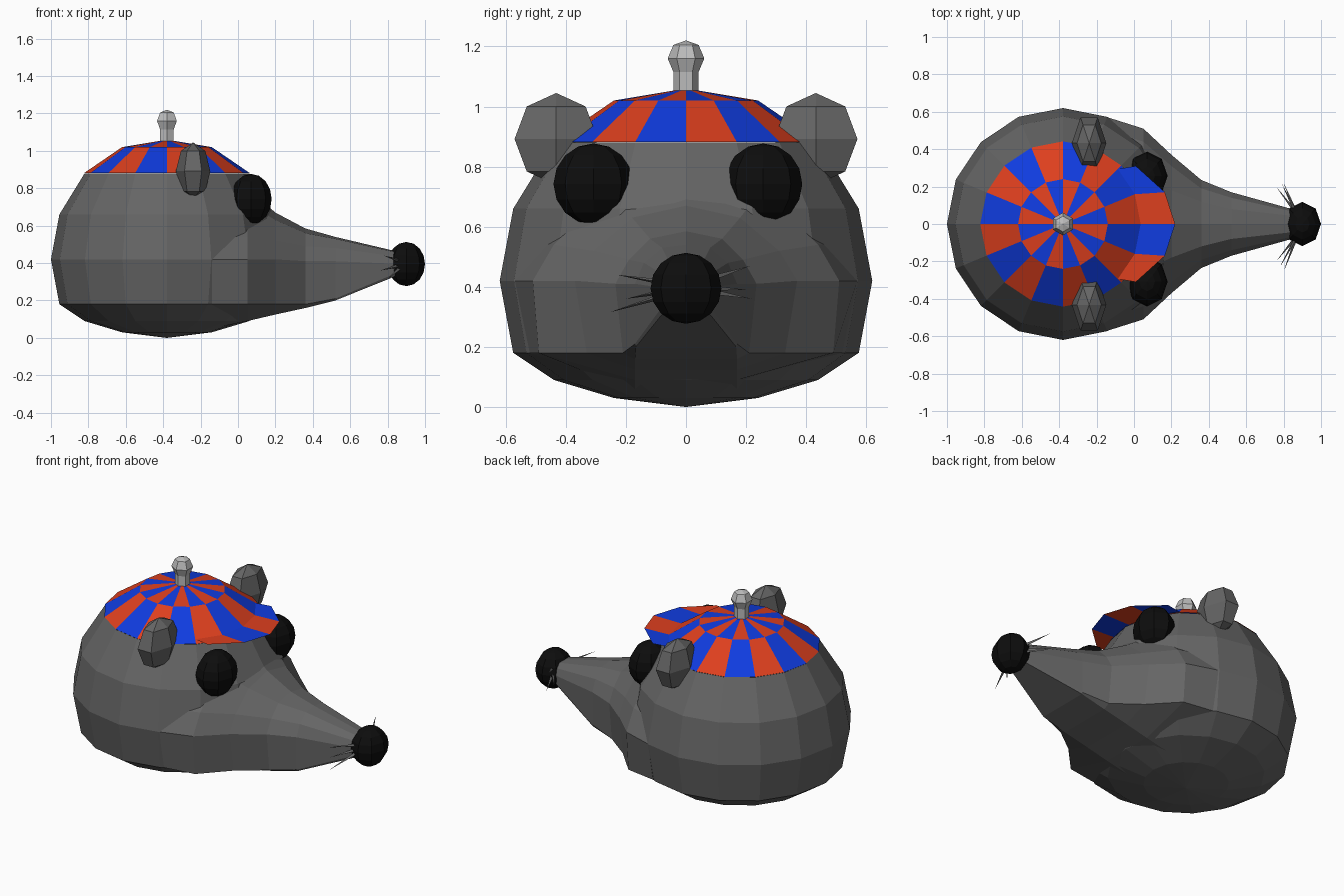
import bpy, bmesh
from math import cos, sin, pi
from mathutils import Vector, Matrix

if "Cube" in bpy.data.objects:
    bpy.data.objects.remove(bpy.data.objects["Cube"])


def mat(name, r, g, b):
    m = bpy.data.materials.new(name)
    m.diffuse_color = (r, g, b, 1)
    m.use_nodes = True
    m.node_tree.nodes["Principled BSDF"].inputs["Base Color"].default_value = m.diffuse_color
    return m


FUR = mat("dark_grey", .13, .13, .13)
BLACK = mat("black", .004, .004, .004)
RED = mat("red", .73, .05, .013)
BLUE = mat("blue", .005, .045, .75)
PALE = mat("pale_grey", .5, .5, .5)


def finish(name, bm, *mats):
    bmesh.ops.recalc_face_normals(bm, faces=bm.faces)
    me = bpy.data.meshes.new(name)
    bm.to_mesh(me)
    bm.free()
    for m in mats:
        me.materials.append(m)
    ob = bpy.data.objects.new(name, me)
    bpy.context.collection.objects.link(ob)
    return ob


def lathe(bm, profile, n, cx, phase=0, color=None):
    """Revolve (radius, z) points around x=cx; radius 0 becomes a pole."""
    rings = []
    for r, z in profile:
        if r == 0:
            rings.append([bm.verts.new((cx, 0, z))] * n)
        else:
            rings.append([bm.verts.new((cx + r * cos(2 * pi * k / n + phase),
                                        r * sin(2 * pi * k / n + phase), z)) for k in range(n)])
    for i, (a, b) in enumerate(zip(rings, rings[1:])):
        for k in range(n):
            j = (k + 1) % n
            vs = list(dict.fromkeys([a[k], a[j], b[j], b[k]]))
            f = bm.faces.new(vs)
            if color:
                f.material_index = color(i, k)
    return rings


def ball(name, loc, size, segs, rings, m, phase=0):
    bm = bmesh.new()
    bmesh.ops.create_uvsphere(bm, u_segments=segs, v_segments=rings, radius=1)
    bmesh.ops.rotate(bm, verts=bm.verts, cent=(0, 0, 0), matrix=Matrix.Rotation(phase, 3, 'Z'))
    bmesh.ops.scale(bm, verts=bm.verts, vec=size)
    bmesh.ops.translate(bm, verts=bm.verts, vec=loc)
    return finish(name, bm, m)


CX = -.38

# Round body
bm = bmesh.new()
lathe(bm, [(0, 0), (.24, .03), (.44, .09), (.575, .18), (.62, .42), (.575, .66), (.44, .88)], 16, CX)
finish("body", bm, FUR)

# Checkered cap with flat visor
bm = bmesh.new()
rings = lathe(bm, [(.442, .882), (.24, 1.02), (0, 1.06)], 16, CX, color=lambda i, k: (i + k) % 2)
brim = {-2: (.01, -.31), -1: (.165, -.17), 0: (.22, 0), 1: (.165, .17), 2: (.01, .31)}
outer = {k: bm.verts.new((x, y, .9)) for k, (x, y) in brim.items()}
mid = {k: rings[0][k].co.lerp(rings[1][k].co, .13) for k in brim}
inner = {k: bm.verts.new(v) for k, v in mid.items()}
for k in range(-2, 2):
    f = bm.faces.new([inner[k], inner[k + 1], outer[k + 1], outer[k]])
    f.material_index = k % 2
finish("cap", bm, RED, BLUE)

# Pompom on a stalk
bm = bmesh.new()
lathe(bm, [(.042, 1.04), (.042, 1.115), (.061, 1.16), (.042, 1.205), (0, 1.22)], 6, CX, pi / 6)
finish("pompom", bm, PALE)

# Snout lofted through half sections (y, z), mirrored across y
sections = [
    (-.14, [(0, .80), (.30, .72), (.50, .54), (.57, .42), (.52, .18), (.17, .05)]),
    (.05, [(0, .80), (.25, .72), (.44, .54), (.51, .42), (.49, .18), (.17, .09)]),
    (.20, [(0, .67), (.18, .63), (.31, .52), (.37, .42), (.33, .18), (.17, .125)]),
    (.36, [(0, .585), (.12, .56), (.19, .49), (.235, .41), (.21, .18), (.17, .16)]),
    (.52, [(0, .54), (.08, .53), (.14, .48), (.17, .41), (.17, .21), (.167, .2)]),
    (.88, [(0, .455), (.04, .45), (.06, .43), (.07, .395), (.06, .36), (.05, .345)]),
]
bm = bmesh.new()
loops = []
for x, half in sections:
    pts = half + [(-y, z) for y, z in reversed(half[1:])]
    loops.append([bm.verts.new((x, y, z)) for y, z in pts])
for a, b in zip(loops, loops[1:]):
    for k in range(len(a)):
        j = (k + 1) % len(a)
        bm.faces.new([a[k], a[j], b[j], b[k]])
bm.faces.new(loops[0])
bm.faces.new(loops[-1])
finish("snout", bm, FUR)

# Nose, eyes, ears
ball("nose", (.9, 0, .395), (.1, .118, .118), 8, 8, BLACK)
ball("eye_right", (.07, -.308, .742), (.11, .133, .135), 8, 8, BLACK)
ball("eye_left", (.07, .257, .742), (.11, .13, .135), 8, 8, BLACK)
for side, tag in ((-1, "right"), (1, "left")):
    ball("ear_" + tag, (-.24, side * .432, .892), (.092, .16, .153), 6, 4, FUR, pi / 6)

# Whiskers: thin spikes sweeping back from beside the nose
tips = [(.78, -.23, .44), (.76, -.20, .36), (.80, -.255, .315),
        (.79, .215, .47), (.76, .20, .39), (.80, .22, .36)]
bm = bmesh.new()
for t in tips:
    tip = Vector(t)
    s = 1 if tip.y > 0 else -1
    base = Vector((.87, s * .06, .40 + (tip.z - .40) * .3))
    q = (tip - base).to_track_quat('Z', 'Y')
    tri = [bm.verts.new(base + q @ Vector((.012 * cos(a), .012 * sin(a), 0)))
           for a in (0, 2 * pi / 3, 4 * pi / 3)]
    end = bm.verts.new(tip)
    for k in range(3):
        bm.faces.new([tri[k], tri[(k + 1) % 3], end])
finish("whiskers", bm, FUR)
